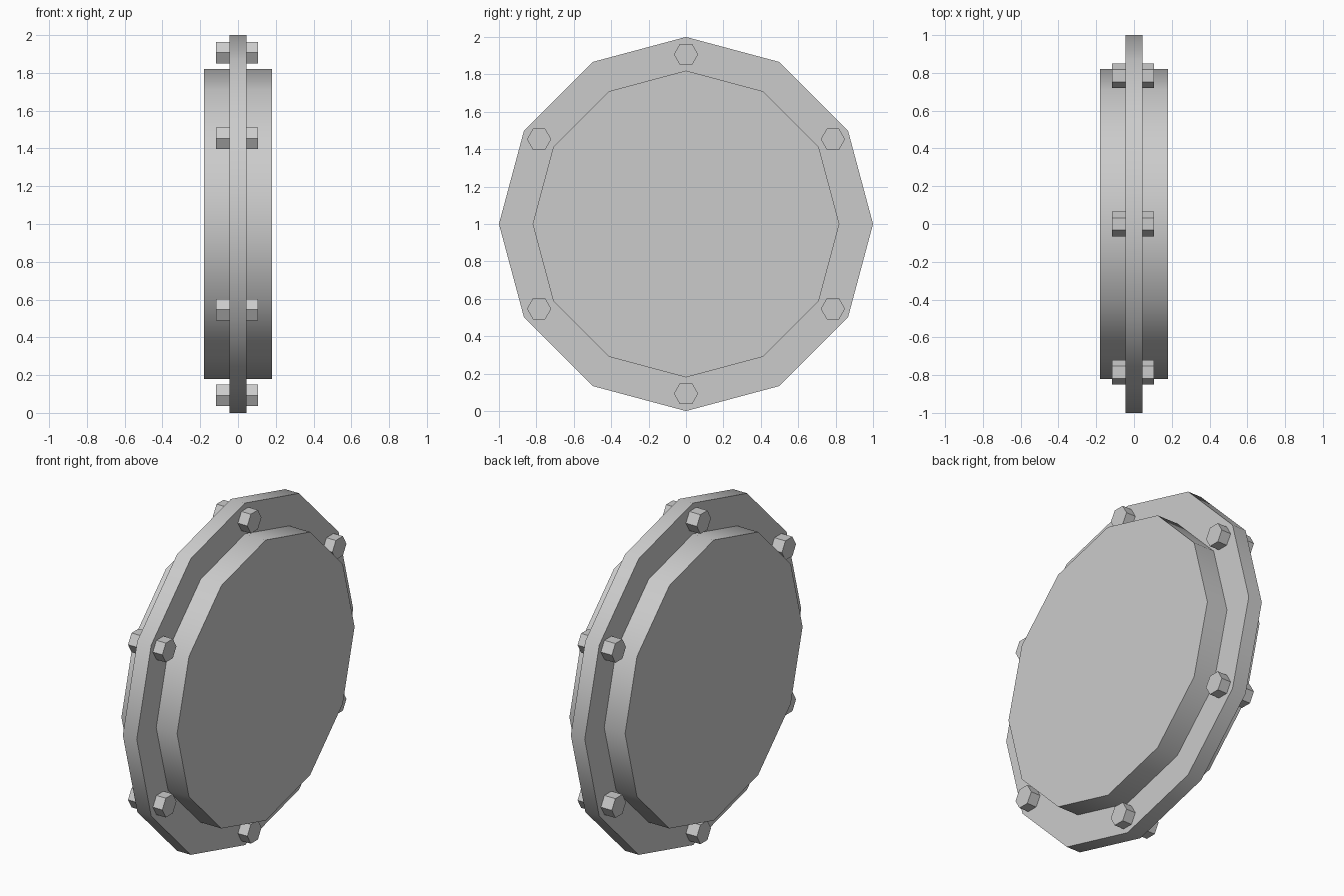
import bpy
from math import sin, cos, pi, radians

if "Cube" in bpy.data.objects:
    bpy.data.objects.remove(bpy.data.objects["Cube"])


def disc(name, sides, radius, x0, x1, y=0.0, z=1.0, smooth=False):
    """Prism lying along the x axis from x0 to x1, with corners on +y and -y."""
    bpy.ops.mesh.primitive_cylinder_add(
        vertices=sides, radius=radius, depth=x1 - x0,
        location=((x0 + x1) / 2, y, z), rotation=(0, pi / 2, 0))
    obj = bpy.context.object
    obj.name = name
    if smooth:
        bpy.ops.object.shade_smooth_by_angle(angle=radians(40))
    return obj


# Outer flange and thicker central drum
disc("flange", 12, 1.0, -0.045, 0.045, smooth=True)
disc("drum", 12, 0.82, -0.18, 0.18, smooth=True)

# Six hexagonal bolts passing through the flange
for i in range(6):
    a = radians(90 + 60 * i)
    disc(f"bolt_{i + 1}", 6, 0.065, -0.116, 0.106,
         y=0.907 * cos(a), z=1 + 0.907 * sin(a))
